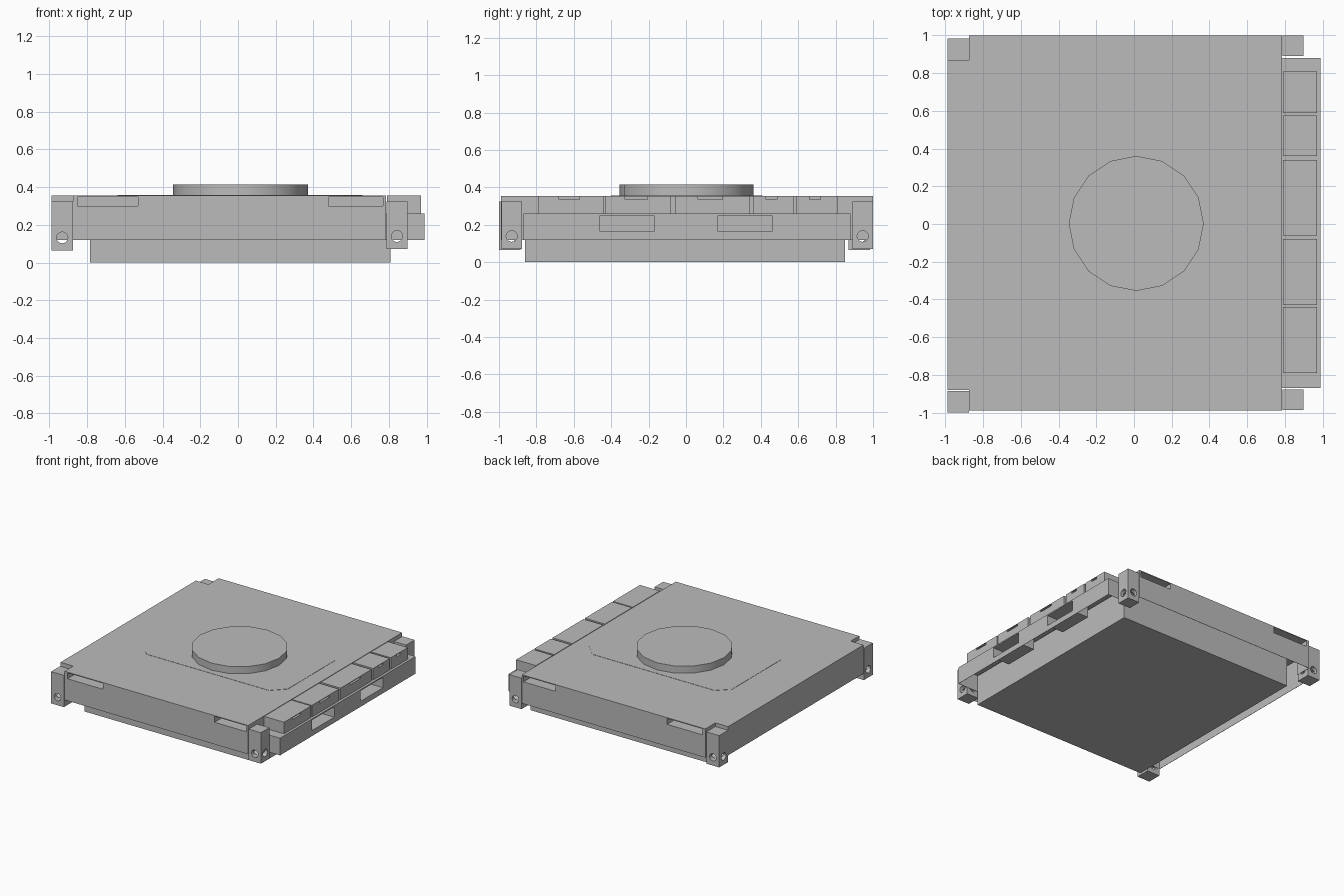
import bpy, bmesh, math
from mathutils import Vector

cube = bpy.data.objects.get("Cube")
if cube:
    bpy.data.objects.remove(cube, do_unlink=True)

GREY = (0.5, 0.5, 0.5, 1.0)
grey = bpy.data.materials.new("plain_grey")
grey.use_nodes = True
grey.diffuse_color = GREY
grey.node_tree.nodes["Principled BSDF"].inputs["Base Color"].default_value = GREY


def prism(name, outline, z0, z1):
    """Extrude a flat outline from z0 up to z1."""
    bm = bmesh.new()
    face = bm.faces.new([bm.verts.new((x, y, z0)) for x, y in outline])
    out = bmesh.ops.extrude_face_region(bm, geom=[face])
    verts = [v for v in out["geom"] if isinstance(v, bmesh.types.BMVert)]
    bmesh.ops.translate(bm, vec=(0, 0, z1 - z0), verts=verts)
    bmesh.ops.recalc_face_normals(bm, faces=bm.faces)
    mesh = bpy.data.meshes.new(name)
    bm.to_mesh(mesh)
    bm.free()
    mesh.materials.append(grey)
    obj = bpy.data.objects.new(name, mesh)
    bpy.context.collection.objects.link(obj)
    return obj


def box(name, x, y, z):
    return prism(name, [(x[0], y[0]), (x[1], y[0]), (x[1], y[1]), (x[0], y[1])], *z)


def circle(cx, cy, r, sides):
    return [(cx + r * math.cos(math.tau * i / sides),
             cy + r * math.sin(math.tau * i / sides)) for i in range(sides)]


def rod(axis, centre, r, length):
    """Round cutter through a point, along x or y."""
    obj = prism("hole_cutter", circle(0, 0, r, 16), -length / 2, length / 2)
    direction = Vector((1, 0, 0)) if axis == "x" else Vector((0, 1, 0))
    obj.rotation_euler = direction.to_track_quat("Z", "Y").to_euler()
    obj.location = centre
    return obj


def cut(obj, cutters):
    """Subtract the cutters, keep the result and remove the helpers."""
    for c in cutters:
        c.hide_render = True
        mod = obj.modifiers.new("cut", "BOOLEAN")
        mod.operation, mod.solver, mod.object = "DIFFERENCE", "EXACT", c
    bpy.context.view_layer.update()
    deps = bpy.context.evaluated_depsgraph_get()
    mesh = bpy.data.meshes.new_from_object(obj.evaluated_get(deps))
    obj.modifiers.clear()
    obj.data = mesh
    for c in cutters:
        bpy.data.objects.remove(c, do_unlink=True)


def open_bottom(obj, z):
    """Remove the underside at height z and give the shell a thin wall."""
    bm = bmesh.new()
    bm.from_mesh(obj.data)
    under = [f for f in bm.faces if f.normal.z < -0.9 and f.calc_center_median().z < z + 0.005]
    bmesh.ops.delete(bm, geom=under, context="FACES")
    bm.to_mesh(obj.data)
    bm.free()
    mod = obj.modifiers.new("wall", "SOLIDIFY")
    mod.thickness, mod.offset = 0.003, -1


# Levels shared by the parts
FLOOR, SHELF, TOP = 0.12, 0.26, 0.355
FRONT, BACK = -0.99, 1.0
RIGHT, LEFT = -0.99, 0.785

# Hollow case with two notched corners and four vent slots
case = prism("case", [(-0.875, FRONT), (LEFT, FRONT), (LEFT, BACK), (-0.875, BACK),
                      (-0.875, 0.87), (RIGHT, 0.87), (RIGHT, -0.88), (-0.875, -0.88)],
             FLOOR, TOP)
slots = []
for x in ((-0.85, -0.53), (0.48, 0.77)):
    for y in (FRONT, BACK):
        slots.append(box("slot_cutter", x, (y - 0.12, y + 0.12), (0.30, 0.348)))
cut(case, slots)
open_bottom(case, FLOOR)

# Side shelf with two openings
shelf = box("side_shelf", (LEFT, 0.99), (-0.87, 0.88), (FLOOR, SHELF))
cut(shelf, [box("slot_cutter", (0.84, 1.1), y, (0.165, 0.25))
            for y in ((-0.46, -0.17), (0.17, 0.46))])
open_bottom(shelf, FLOOR)

# Row of keys on the shelf, each with a finger notch
keys = [(-0.79, -0.44, 0.11), (-0.43, -0.08, 0.12), (-0.06, 0.34, 0.13),
        (0.36, 0.575, 0.06), (0.59, 0.81, 0.06)]
for i, (y0, y1, w) in enumerate(keys):
    key = box(f"side_key_{i + 1}", (0.79, 0.97), (y0, y1), (SHELF, TOP))
    mid = (y0 + y1) / 2 - 0.01
    cut(key, [box("notch_cutter", (0.92, 1.1), (mid - w / 2, mid + w / 2), (0.335, 0.351))])

# Base block reaching up into the case
box("base_block", (-0.785, 0.81), (-0.86, 0.85), (0, 0.25))

# Corner posts with crossing through holes
posts = {"front_right_post": (-0.99, -1.0, 0.115, 0.065),
         "back_right_post": (-0.99, 0.87, 0.115, 0.065),
         "front_left_post": (0.788, -0.987, 0.11, 0.072),
         "back_left_post": (0.788, 0.89, 0.11, 0.072)}
for name, (x, y, size, z) in posts.items():
    post = box(name, (x, x + size), (y, y + size), (z, 0.325))
    centre = (x + size / 2, y + size / 2, z + 0.067)
    cut(post, [rod(axis, centre, 0.03, 0.3) for axis in "xy"])

# Flush eight-sided plate and the raised disc on top
prism("top_plate", [(-0.545, -0.40), (0.56, -0.40), (0.66, -0.30), (0.66, 0.31),
                    (0.56, 0.41), (-0.545, 0.41), (-0.64, 0.32), (-0.64, -0.31)],
      TOP - 0.002, TOP + 0.002)
disc = prism("top_disc", circle(0.012, 0.003, 0.358, 16), TOP, 0.415)
bpy.ops.object.select_all(action="DESELECT")
disc.select_set(True)
bpy.context.view_layer.objects.active = disc
bpy.ops.object.shade_smooth_by_angle(angle=math.radians(30))
